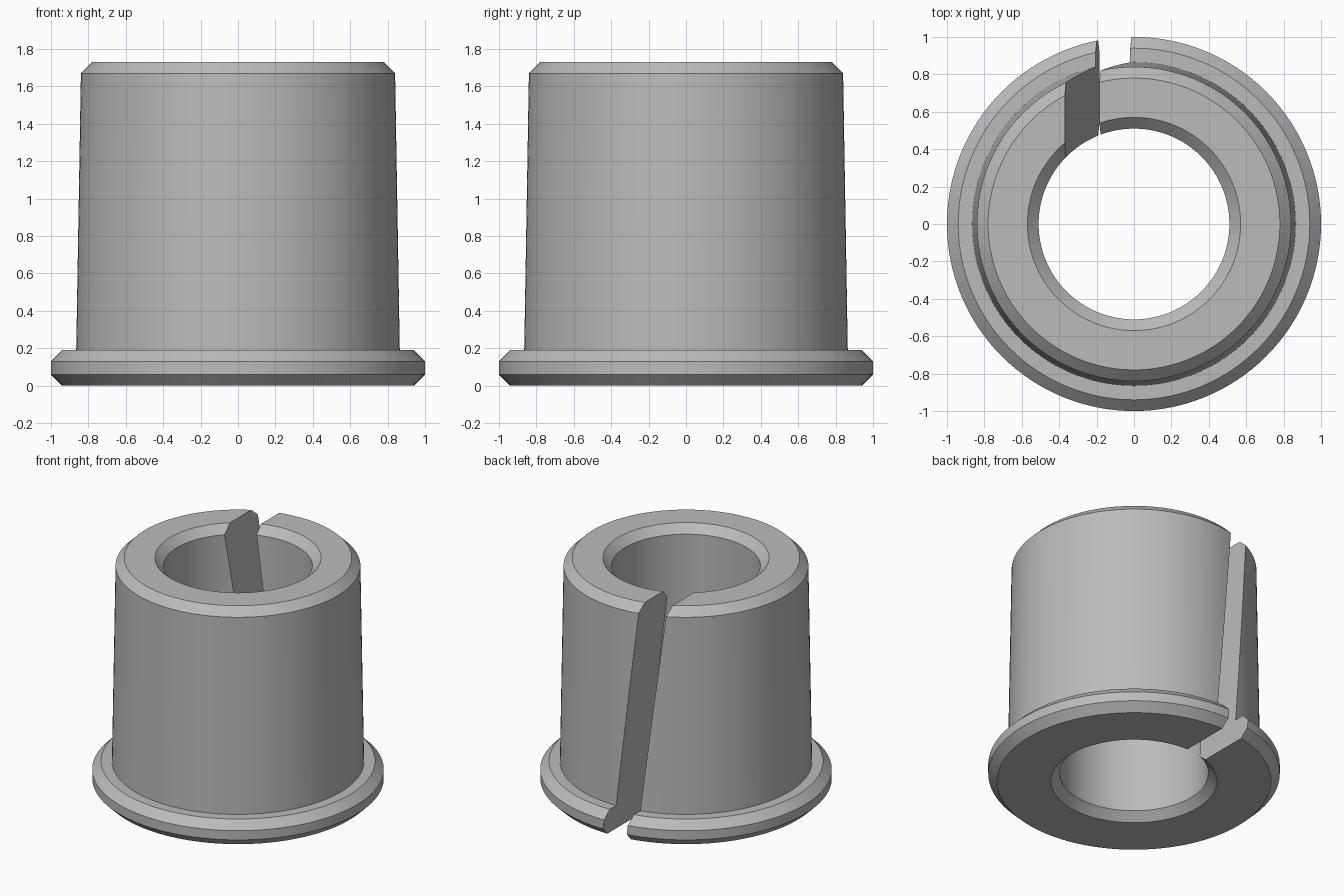
import bpy, bmesh, math

if "Cube" in bpy.data.objects:
    bpy.data.objects.remove(bpy.data.objects["Cube"])

SEGMENTS = 128
# closed (radius, height) section: bore, chamfered top, tapered wall, flange
SECTION = [(0.51, 0.06), (0.51, 1.67), (0.57, 1.73), (0.78, 1.73), (0.84, 1.67),
           (0.865, 0.19), (0.94, 0.19), (1.0, 0.13), (1.0, 0.06), (0.94, 0.0), (0.57, 0.0)]

steel = bpy.data.materials.new("grey_steel")
steel.diffuse_color = (0.5, 0.5, 0.5, 1)
steel.use_nodes = True
steel.node_tree.nodes["Principled BSDF"].inputs["Base Color"].default_value = steel.diffuse_color


def make_object(name, bm):
    bmesh.ops.recalc_face_normals(bm, faces=bm.faces)
    mesh = bpy.data.meshes.new(name)
    bm.to_mesh(mesh)
    bm.free()
    mesh.materials.append(steel)
    obj = bpy.data.objects.new(name, mesh)
    bpy.context.collection.objects.link(obj)
    return obj


# flanged sleeve: the section revolved about z
bm = bmesh.new()
rings = []
for i in range(SEGMENTS):
    a = 2 * math.pi * i / SEGMENTS
    rings.append([bm.verts.new((r * math.cos(a), r * math.sin(a), z)) for r, z in SECTION])
n = len(SECTION)
for i in range(SEGMENTS):
    p, q = rings[i], rings[(i + 1) % SEGMENTS]
    for j in range(n):
        k = (j + 1) % n
        bm.faces.new((p[j], q[j], q[k], p[k]))
sleeve = make_object("flanged_sleeve", bm)

# slanted slit cutter, leaning towards -x as it rises, only through the back wall
bm = bmesh.new()
lean, left, right = 0.107, -0.185, 0.0
corners = [(left + lean * 0.2, -0.2), (right + lean * 0.2, -0.2),
           (right - lean * 2, 2), (left - lean * 2, 2)]
face = bm.faces.new([bm.verts.new((x, 0, z)) for x, z in corners])
ext = bmesh.ops.extrude_face_region(bm, geom=[face])
bmesh.ops.translate(bm, vec=(0, 1.3, 0),
                    verts=[v for v in ext["geom"] if isinstance(v, bmesh.types.BMVert)])
cutter = make_object("slit_cutter", bm)
cutter.hide_render = True

# cut the slit, then smooth the round walls while keeping crisp edges
cut = sleeve.modifiers.new("slit", 'BOOLEAN')
cut.operation = 'DIFFERENCE'
cut.solver = 'EXACT'
cut.object = cutter
bpy.context.view_layer.objects.active = sleeve
sleeve.select_set(True)
bpy.ops.object.modifier_apply(modifier=cut.name)
bpy.data.objects.remove(cutter, do_unlink=True)
bpy.ops.object.shade_smooth_by_angle(angle=math.radians(25))
